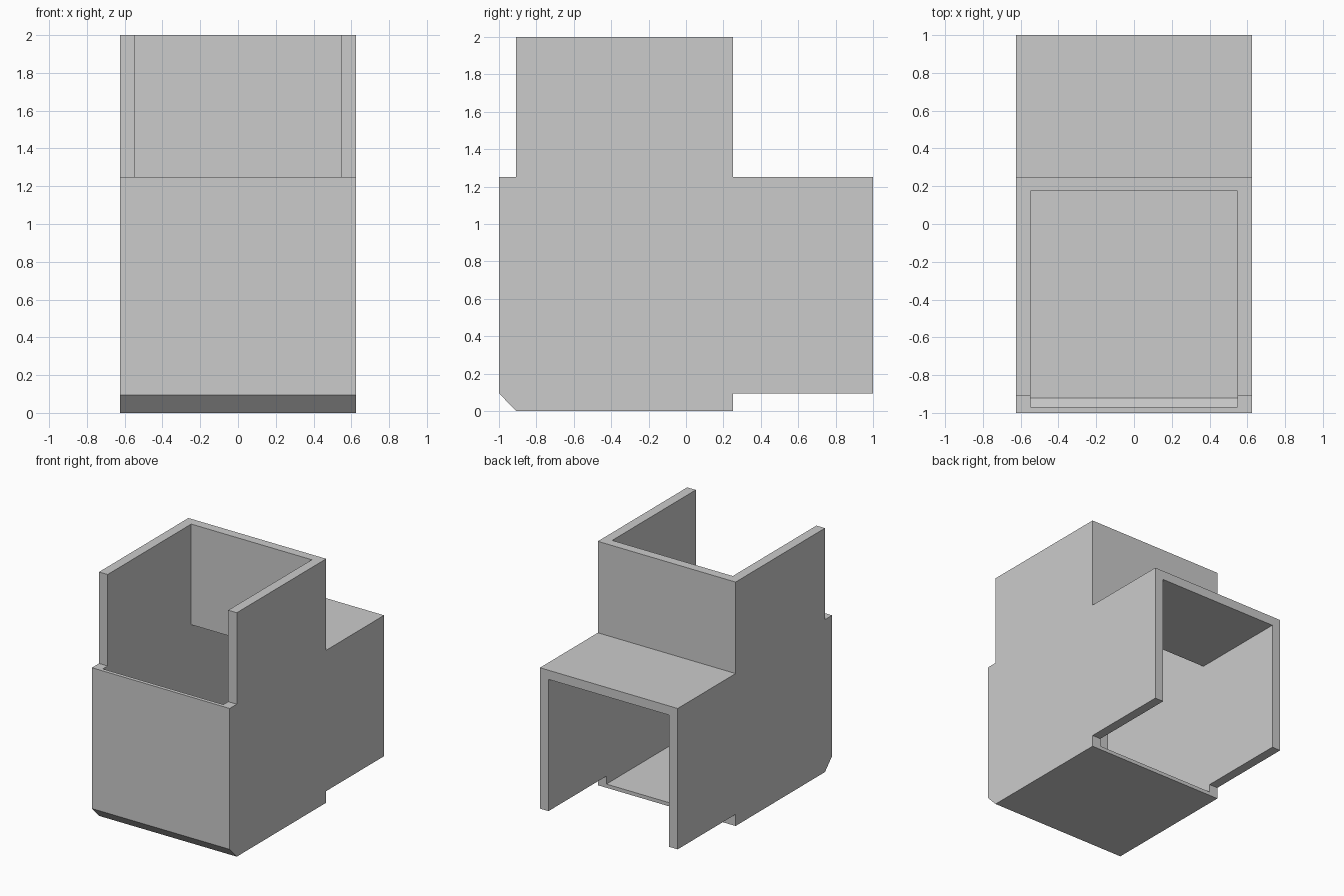
import bpy
import bmesh

cube = bpy.data.objects.get("Cube")
if cube:
    bpy.data.objects.remove(cube, do_unlink=True)

grey = bpy.data.materials.new("plain_grey")
grey.use_nodes = True
GREY = (0.6, 0.6, 0.6, 1.0)
grey.diffuse_color = GREY
grey.node_tree.nodes["Principled BSDF"].inputs["Base Color"].default_value = GREY

HALF = 0.625      # half of the outer width
INNER = 0.547     # half of the clear width between the side walls
WALL = 0.075
SKIN = 0.03       # thin front and floor panel
FRONT, BACK = -1.0, 1.0
LIP = -0.908      # front edge of the upper side walls
STEP = 0.25       # where the upright meets the rear arm
LOW, MID, TOP = 0.095, 1.25, 2.0


def extrude_profile(name, profile, x0, x1):
    """Extrude a closed (y, z) outline along x."""
    bm = bmesh.new()
    face = bm.faces.new([bm.verts.new((x0, y, z)) for y, z in profile])
    result = bmesh.ops.extrude_face_region(bm, geom=[face])
    moved = [v for v in result["geom"] if isinstance(v, bmesh.types.BMVert)]
    bmesh.ops.translate(bm, verts=moved, vec=(x1 - x0, 0, 0))
    bmesh.ops.recalc_face_normals(bm, faces=bm.faces)
    mesh = bpy.data.meshes.new(name)
    bm.to_mesh(mesh)
    bm.free()
    mesh.materials.append(grey)
    obj = bpy.data.objects.new(name, mesh)
    bpy.context.collection.objects.link(obj)
    return obj


# Side walls: the full stepped outline, one on each side
side = [(LIP, 0), (STEP, 0), (STEP, LOW), (BACK, LOW), (BACK, MID),
        (STEP, MID), (STEP, TOP), (LIP, TOP), (LIP, MID),
        (FRONT, MID), (FRONT, LOW)]
for name, sign in (("left_wall", 1), ("right_wall", -1)):
    extrude_profile(name, side, sign * INNER, sign * HALF)

# Front panel, chamfer and floor bent from one thin sheet
sheet = [(FRONT, MID), (FRONT, LOW), (LIP, 0), (STEP, 0), (STEP, SKIN),
         (LIP - 0.012, SKIN), (FRONT + SKIN, LOW - 0.012), (FRONT + SKIN, MID)]
extrude_profile("front_and_floor_panel", sheet, -INNER, INNER)

# Upper back wall continuing into the roof of the rear arm
elbow = [(STEP - WALL, TOP), (STEP, TOP), (STEP, MID), (BACK, MID),
         (BACK, MID - WALL), (STEP - WALL, MID - WALL)]
extrude_profile("back_wall_and_roof", elbow, -INNER, INNER)
